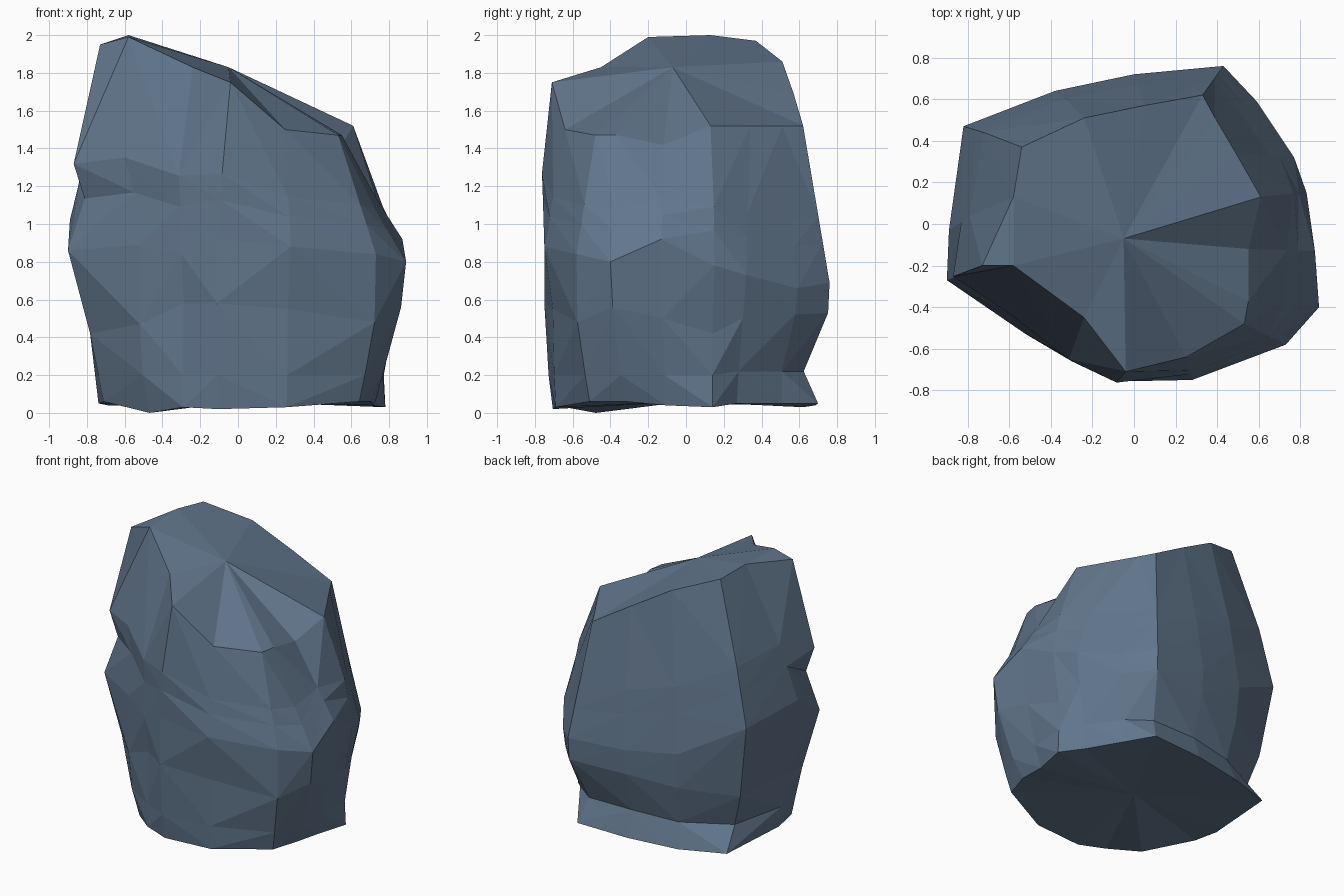
import bpy, bmesh
from mathutils import Vector

# widest outline of the rock, counter-clockwise from the right side (x, y, z)
girth = [Vector(p) for p in (
    (.83, .15, .78), (.77, .32, .73), (.59, .59, .66), (.43, .76, .69),
    (0, .72, .70), (-.38, .64, .74), (-.82, .47, .98), (-.89, -.03, 1.02),
    (-.90, -.27, .86), (-.52, -.53, .89), (-.30, -.66, .84), (-.11, -.75, .92),
    (.28, -.75, .88), (.73, -.58, .84), (.89, -.40, .80), (.87, -.13, .92))]

# sloping rim of the crown, same columns
rim = [Vector(p) for p in (
    (.61, .13, 1.52), (.49, .34, 1.52), (.39, .51, 1.52), (.33, .62, 1.52),
    (.05, .57, 1.69), (-.24, .51, 1.86), (-.54, .37, 1.97), (-.58, .13, 2.0),
    (-.73, -.20, 1.95), (-.58, -.20, 1.99), (-.24, -.45, 1.83), (-.04, -.71, 1.75),
    (.25, -.64, 1.50), (.53, -.48, 1.47), (.55, -.37, 1.47), (.55, -.12, 1.42))]


def scaled(points, factors, heights):
    return [Vector((p.x * f, p.y * f, z)) for p, f, z in zip(points, factors, heights)]


# base, undercut foot and lower body, as factors of the outline
base = scaled(girth,
    (.94, .84, .86, .92, .95, .97, .85, .83, .79, .90, .97, .94, .92, .88, .79, .83),
    (.03, .05, .05, .05, .04, .03, .03, .05, .06, 0, .03, .02, .03, .06, .06, .04))
base[6] = Vector((-.69, .51, .04))
foot = scaled(girth,
    (.93, .87, .86, .82, .86, .88, .81, .85, .82, .97, .97, .97, .93, .92, .86, .88),
    [.2, .22, .22, .22, .22, .2, .2] + [.2] * 9)
lower = scaled(girth,
    (.93, .94, .98, .99, .985, .97, .90, .88, .87, 1.0, .96, 1.0, .94, .99, .97, .95),
    (.42, .50, .52, .53, .52, .48, .44, .45, .42, .47, .58, .58, .55, .48, .56, .50))

# upper body ledge, with a notch below it on the front left corner
bulge = (1.04, 1.0, .99, 1.0, 1.02, 1.03, 1.03, 1.04, 1.05, 1.10, 1.14, 1.04, 1.0, 1.0, .97, 1.0)
mix = [a.lerp(b, .42) for a, b in zip(girth, rim)]
upper = scaled(mix, bulge, [p.z for p in mix])
half = [a.lerp(b, .6) for a, b in zip(girth, upper)]
notch = [1] * 7 + [1, .92, .97, .99] + [1] * 5
waist = scaled(half, notch, [p.z for p in half])

# loft the rings into facets, splitting each patch along its outer diagonal
bm = bmesh.new()
rings = [[bm.verts.new(p) for p in r]
         for r in (base, foot, lower, girth, waist, upper, rim)]
n = len(girth)
for a, b in zip(rings, rings[1:]):
    for i in range(n):
        j = (i + 1) % n
        if (a[i].co + b[j].co).xy.length > (a[j].co + b[i].co).xy.length:
            faces = (a[i], a[j], b[j]), (a[i], b[j], b[i])
        else:
            faces = (a[i], a[j], b[i]), (a[j], b[j], b[i])
        for f in faces:
            bm.faces.new(f)

# crown fan (the front left corner is its own chip) and underside fan
crown = bm.verts.new((-.05, -.07, 1.83))
under = bm.verts.new((0, 0, .06))
top = rings[-1]
bm.faces.new((top[7], top[8], top[9]))
fan = top[:8] + top[9:]
for a, b in zip(fan, fan[1:] + fan[:1]):
    bm.faces.new((a, b, crown))
for i in range(n):
    bm.faces.new((rings[0][(i + 1) % n], rings[0][i], under))
bmesh.ops.recalc_face_normals(bm, faces=bm.faces[:])

mesh = bpy.data.meshes.new("rock")
bm.to_mesh(mesh)
bm.free()
rock = bpy.data.objects.new("rock", mesh)
bpy.context.collection.objects.link(rock)

# slate blue stone
stone = bpy.data.materials.new("slate_stone")
stone.diffuse_color = (.12, .18, .26, 1)
mesh.materials.append(stone)
